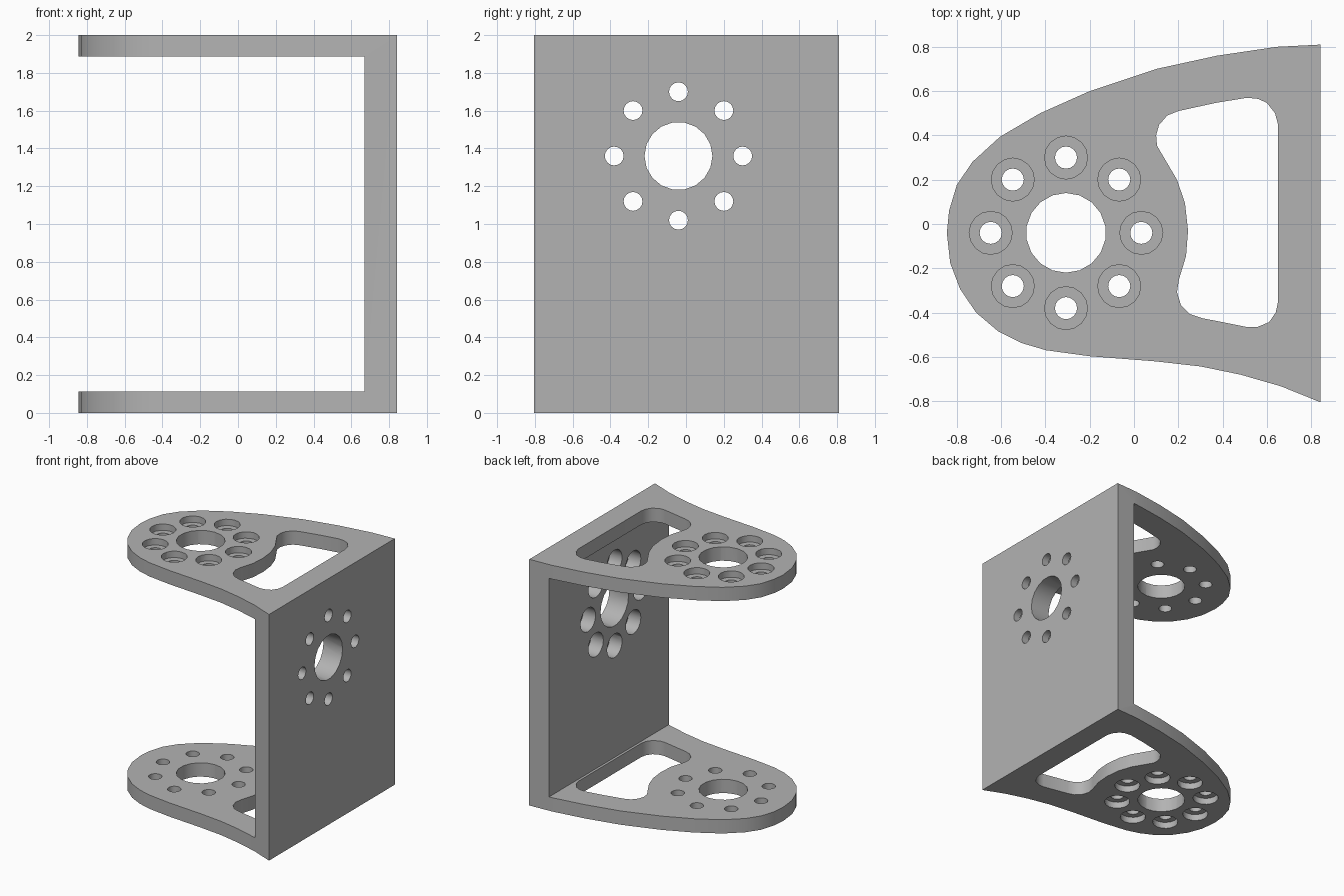
import bpy
import bmesh
from math import cos, sin, tau, radians
from mathutils import Matrix, Vector

if "Cube" in bpy.data.objects:
    bpy.data.objects.remove(bpy.data.objects["Cube"])

TOP, FLANGE, INNER, OUTER = 2.0, 0.112, 0.67, 0.842   # main thicknesses
FLANGE_HUB = Vector((-0.307, -0.04, 0))
PLATE_HUB = Vector((0, -0.04, 1.36))
HUB_R, RING_R, BOLT_R, BORE_R = 0.18, 0.34, 0.05, 0.097
LIP = 0.06                                            # metal left under a counterbore

grey = bpy.data.materials.new("plain grey")
grey.use_nodes = True
grey.diffuse_color = (0.45, 0.45, 0.45, 1)
grey.node_tree.nodes["Principled BSDF"].inputs["Base Color"].default_value = (0.45, 0.45, 0.45, 1)

# Plan outline of the whole bracket
outline = [(OUTER, .81), (.645, .80), (.375, .76), (.10, .70), (-.20, .60), (-.424, .50),
           (-.605, .394), (-.73, .28), (-.80, .176), (-.835, .06), (-.845, -.04),
           (-.83, -.176), (-.785, -.294), (-.713, -.40), (-.614, -.484), (-.506, -.538),
           (-.397, -.57), (-.20, -.597), (.095, -.62), (.30, -.643), (.48, -.68),
           (.664, -.733), (OUTER, -.805)]

# Rounded window beside the plate
window = [(.65, .45), (.637, .50), (.60, .547), (.56, .565), (.51, .57), (.37, .547),
          (.20, .51), (.15, .49), (.113, .447), (.10, .40), (.104, .353), (.194, .20),
          (.23, .095), (.244, -.03), (.235, -.145), (.203, -.25), (.194, -.308),
          (.212, -.366), (.253, -.407), (.307, -.425), (.515, -.466), (.555, -.466),
          (.61, -.443), (.64, -.40), (.65, -.353)]


def prism(bm, points, low, high):
    """Extrude a plan profile from low to high."""
    face = bm.faces.new([bm.verts.new((x, y, low)) for x, y in points])
    top = bmesh.ops.extrude_face_region(bm, geom=[face])["geom"]
    verts = [v for v in top if isinstance(v, bmesh.types.BMVert)]
    bmesh.ops.translate(bm, verts=verts, vec=(0, 0, high - low))


def drill(bm, centre, radius, sides, low, high, along_x=False):
    """Add a cylinder running from low to high along z, or along x."""
    axis = Vector((1, 0, 0)) if along_x else Vector((0, 0, 1))
    turn = Matrix.Rotation(radians(90), 4, 'Y') if along_x else Matrix()
    place = Matrix.Translation(centre + axis * (low + high) / 2) @ turn
    bmesh.ops.create_cone(bm, cap_ends=True, segments=sides, radius1=radius,
                          radius2=radius, depth=high - low, matrix=place)


def bolt_centres(hub, along_x=False):
    for i in range(8):
        u, v = RING_R * cos(tau * i / 8), RING_R * sin(tau * i / 8)
        yield hub + (Vector((0, u, v)) if along_x else Vector((u, v, 0)))


def finish(bm, name):
    bmesh.ops.recalc_face_normals(bm, faces=bm.faces)
    mesh = bpy.data.meshes.new(name)
    bm.to_mesh(mesh)
    bm.free()
    obj = bpy.data.objects.new(name, mesh)
    bpy.context.collection.objects.link(obj)
    mesh.materials.append(grey)
    return obj


def cut(body, bm, name):
    """Subtract the shapes in bm from the body and drop the cutter."""
    cutter = finish(bm, name)
    cutter.hide_render = True
    mod = body.modifiers.new(name, 'BOOLEAN')
    mod.operation, mod.solver, mod.object = 'DIFFERENCE', 'EXACT', cutter
    bpy.ops.object.modifier_apply(modifier=mod.name)
    bpy.data.objects.remove(cutter)


# Solid body
bm = bmesh.new()
prism(bm, outline, 0, TOP)
bracket = finish(bm, "mounting_bracket")
bpy.context.view_layer.objects.active = bracket
bracket.select_set(True)

# Open the middle, leaving two flanges and a plate
bm = bmesh.new()
prism(bm, [(-2, -2), (INNER, -2), (INNER, 2), (-2, 2)], FLANGE, TOP - FLANGE)
cut(bracket, bm, "middle_opening")

# Through cuts in both flanges
bm = bmesh.new()
prism(bm, window, -0.1, TOP + 0.1)
drill(bm, FLANGE_HUB, HUB_R, 18, -0.1, TOP + 0.1)
for c in bolt_centres(FLANGE_HUB):
    drill(bm, c, BOLT_R, 16, -0.1, TOP + 0.1)
cut(bracket, bm, "flange_holes")

# Through holes in the plate
bm = bmesh.new()
drill(bm, PLATE_HUB, HUB_R, 18, INNER - 0.1, OUTER + 0.1, True)
for c in bolt_centres(PLATE_HUB, True):
    drill(bm, c, BOLT_R, 16, INNER - 0.1, OUTER + 0.1, True)
cut(bracket, bm, "plate_holes")

# Counterbores: outer sides of the flanges, inner side of the plate
bm = bmesh.new()
for c in bolt_centres(FLANGE_HUB):
    drill(bm, c, BORE_R, 16, -0.1, FLANGE - LIP)
    drill(bm, c, BORE_R, 16, TOP - FLANGE + LIP, TOP + 0.1)
for c in bolt_centres(PLATE_HUB, True):
    drill(bm, c, BORE_R, 16, INNER - 0.1, OUTER - LIP, True)
cut(bracket, bm, "counterbores")

bpy.ops.object.shade_smooth_by_angle(angle=radians(35))
